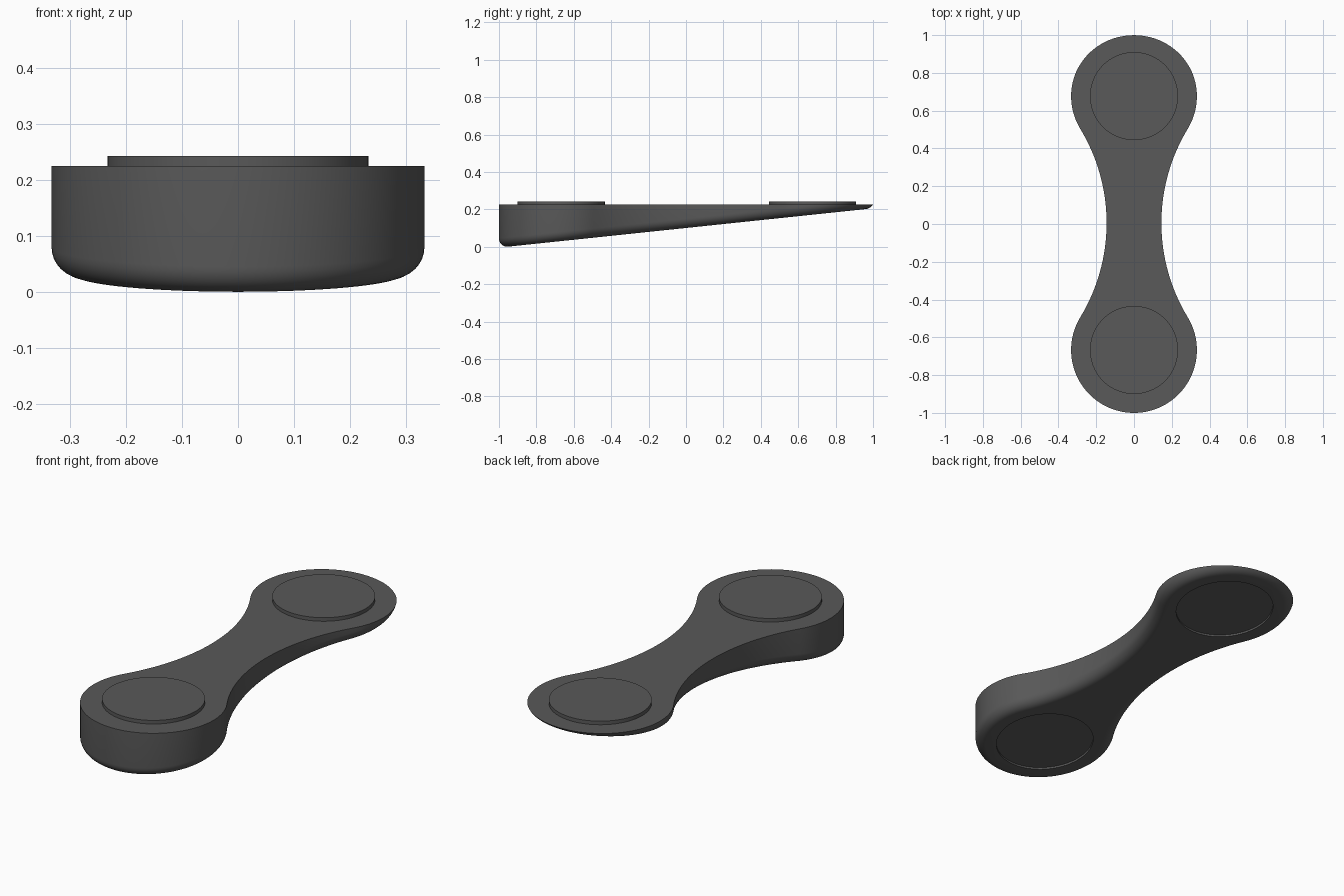
import bpy, bmesh, math
from mathutils import Matrix, Vector

if "Cube" in bpy.data.objects:
    bpy.data.objects.remove(bpy.data.objects["Cube"])

MID_Y = 0.005            # centre between the two heads
HEAD_D, HEAD_R = 0.672, 0.333
WAIST = 0.145            # half width of the waist
TOP_Z = 0.225
SLOPE, BASE_Z = 0.105, 0.1003
FILLET = 0.05
PAD_R, PAD_H, POCKET = 0.233, 0.018, 0.01

grey = bpy.data.materials.new("dark_grey")
grey.diffuse_color = (0.1, 0.1, 0.1, 1)
grey.use_nodes = True
grey.node_tree.nodes["Principled BSDF"].inputs["Base Color"].default_value = grey.diffuse_color


def bottom_z(y):
    return SLOPE * y + BASE_Z


def make_object(name, bm):
    mesh = bpy.data.meshes.new(name)
    bm.to_mesh(mesh)
    bm.free()
    obj = bpy.data.objects.new(name, mesh)
    bpy.context.collection.objects.link(obj)
    mesh.materials.append(grey)
    return obj


def select(obj):
    bpy.ops.object.select_all(action='DESELECT')
    obj.select_set(True)
    bpy.context.view_layer.objects.active = obj


def disc(name, radius, height, matrix):
    bm = bmesh.new()
    bmesh.ops.create_cone(bm, cap_ends=True, segments=96, radius1=radius,
                          radius2=radius, depth=height, matrix=matrix)
    return make_object(name, bm)


# Outline: two round heads joined by tangent concave arcs
SIDE_R = (WAIST**2 + HEAD_D**2 - HEAD_R**2) / (2 * (HEAD_R - WAIST))
SIDE_X = WAIST + SIDE_R
TILT = math.atan2(HEAD_D, SIDE_X)


def outline(inset):
    pts = []
    r, big = HEAD_R - inset, SIDE_R + inset
    n_head, n_side = 72, 32
    for s in (1, -1):
        for i in range(n_head):
            a = -TILT + (math.pi + 2 * TILT) * i / n_head
            pts.append((s * r * math.cos(a), s * (HEAD_D + r * math.sin(a))))
        for i in range(n_side):
            a = TILT - 2 * TILT * i / n_side
            pts.append((s * (-SIDE_X + big * math.cos(a)), s * big * math.sin(a)))
    return [(x, y + MID_Y) for x, y in pts]


# Body: rounded lower edge follows the sloping underside, top is cut level
bm = bmesh.new()
rings = []
for k in range(9):
    a = math.pi / 2 * k / 8
    inset, rise = FILLET * (1 - math.sin(a)), FILLET * (1 - math.cos(a))
    rings.append([bm.verts.new((x, y, bottom_z(y) + rise)) for x, y in outline(inset)])
rings.append([bm.verts.new((x, y, bottom_z(y) + 0.3)) for x, y in outline(0)])
for low, high in zip(rings, rings[1:]):
    n = len(low)
    for i in range(n):
        j = (i + 1) % n
        bm.faces.new((low[i], low[j], high[j], high[i]))
bm.faces.new(rings[0][::-1])
cut = bmesh.ops.bisect_plane(bm, geom=bm.verts[:] + bm.edges[:] + bm.faces[:],
                             plane_co=(0, 0, TOP_Z), plane_no=(0, 0, 1), clear_outer=True)
rim = [e for e in cut['geom_cut'] if isinstance(e, bmesh.types.BMEdge)]
bmesh.ops.edgeloop_fill(bm, edges=rim)
bmesh.ops.recalc_face_normals(bm, faces=bm.faces[:])
body = make_object("body", bm)

# Shallow round pockets in the sloping underside
tilt = Matrix.Rotation(math.atan(SLOPE), 4, 'X')
for s in (-1, 1):
    y = MID_Y + s * HEAD_D
    cutter = disc("pocket_cutter", PAD_R, 2 * POCKET,
                  Matrix.Translation((0, y, bottom_z(y))) @ tilt)
    cutter.hide_render = True
    select(body)
    mod = body.modifiers.new("pocket", 'BOOLEAN')
    mod.operation = 'DIFFERENCE'
    mod.solver = 'EXACT'
    mod.object = cutter
    bpy.ops.object.modifier_apply(modifier=mod.name)
    bpy.data.objects.remove(cutter)
select(body)
bpy.ops.object.shade_smooth_by_angle(angle=math.radians(30))

# Raised round pads on top
for s, name in ((-1, "front_pad"), (1, "back_pad")):
    z = TOP_Z + PAD_H / 2
    pad = disc(name, PAD_R, PAD_H, Matrix.Translation((0, MID_Y + s * HEAD_D, z)))
    select(pad)
    bpy.ops.object.shade_smooth_by_angle(angle=math.radians(30))
